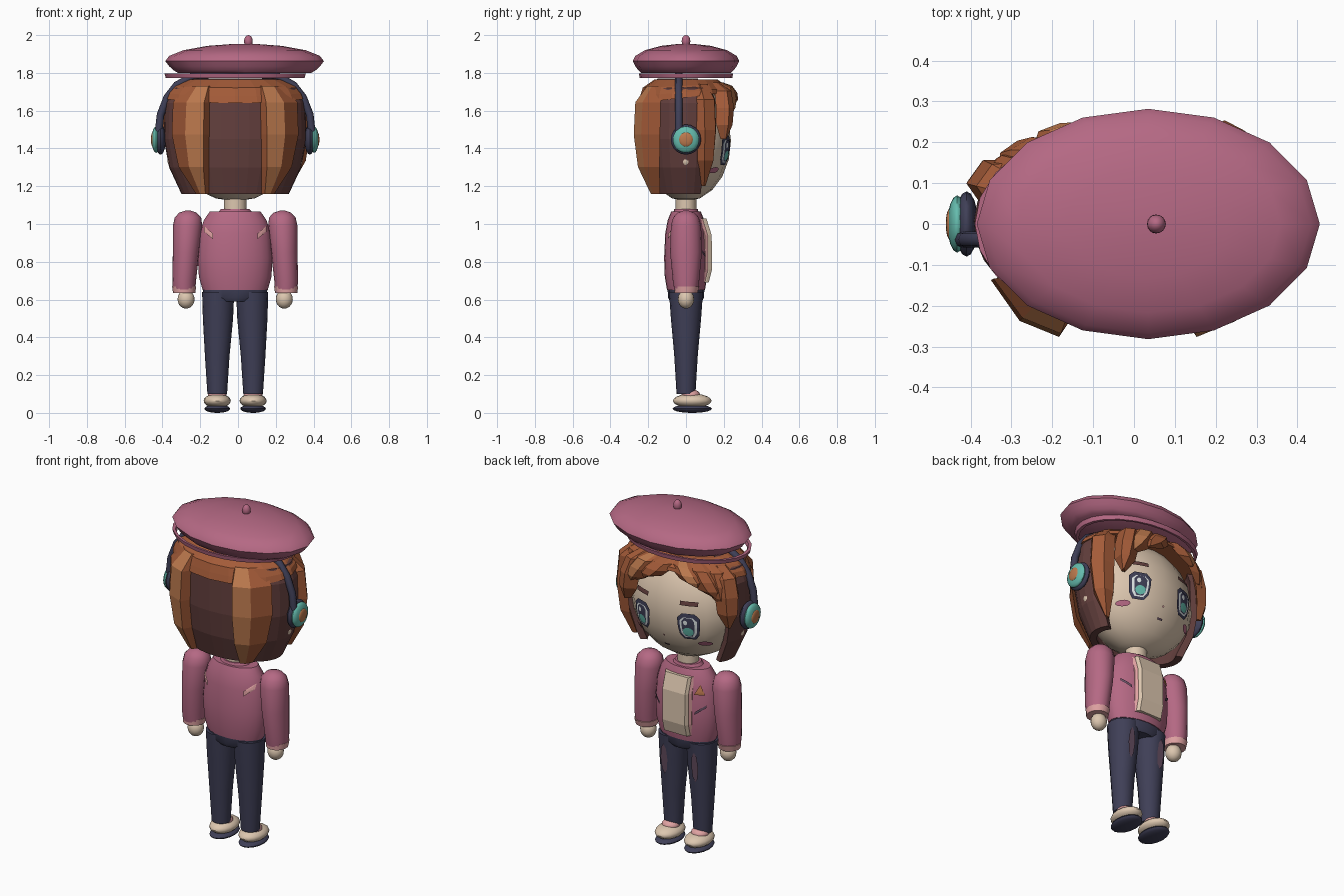
import bpy, bmesh
from math import sin, cos, pi, sqrt

if "Cube" in bpy.data.objects:
    bpy.data.objects.remove(bpy.data.objects["Cube"])

CX = -0.015  # body centre line; the beret sits off to one side
COLOURS = {
    "pink": (.46, .14, .23), "light_pink": (.74, .36, .36), "navy": (.05, .05, .095),
    "cream": (.72, .57, .43), "rust": (.37, .105, .04), "caramel": (.5, .19, .075),
    "dark_brown": (.125, .05, .047), "teal": (.13, .5, .42),
    "eye_white": (.75, .8, .8), "mauve": (.13, .075, .12)}
MATS = {}
for key, rgb in COLOURS.items():
    m = bpy.data.materials.new(key)
    m.use_nodes = True
    m.diffuse_color = (*rgb, 1)
    shader = m.node_tree.nodes["Principled BSDF"]
    shader.inputs["Base Color"].default_value = (*rgb, 1)
    shader.inputs["Roughness"].default_value = .8
    MATS[key] = m


def finish(name, bm, mats, smooth):
    bmesh.ops.recalc_face_normals(bm, faces=bm.faces)
    me = bpy.data.meshes.new(name)
    bm.to_mesh(me)
    bm.free()
    for key in mats:
        me.materials.append(MATS[key])
    ob = bpy.data.objects.new(name, me)
    bpy.context.collection.objects.link(ob)
    if smooth:
        bpy.ops.object.select_all(action='DESELECT')
        ob.select_set(True)
        bpy.context.view_layer.objects.active = ob
        bpy.ops.object.shade_smooth_by_angle(angle=.7)


def loft(name, rings, mats, smooth=False, columns=None):
    """Skin closed rings of points, cap both ends; columns gives a material per side."""
    bm = bmesh.new()
    rows = [[bm.verts.new(p) for p in ring] for ring in rings]
    n = len(rows[0])
    for a, b in zip(rows, rows[1:]):
        for i in range(n):
            j = (i + 1) % n
            f = bm.faces.new((a[i], a[j], b[j], b[i]))
            f.material_index = columns[i] if columns else 0
    bm.faces.new(rows[0])
    bm.faces.new(rows[-1])
    finish(name, bm, mats, smooth)


def turned(name, profile, mat, n=16):
    """Stack of ellipses: (x, y, z, rx, ry)."""
    rings = [[(x + rx * cos(2 * pi * i / n), y + ry * sin(2 * pi * i / n), z) for i in range(n)]
             for x, y, z, rx, ry in profile]
    loft(name, rings, [mat], True)


def ball(name, loc, size, mat):
    bm = bmesh.new()
    bmesh.ops.create_uvsphere(bm, u_segments=16, v_segments=10, radius=1)
    bmesh.ops.scale(bm, vec=size, verts=bm.verts)
    bmesh.ops.translate(bm, vec=loc, verts=bm.verts)
    finish(name, bm, [mat], True)


def interp(table, z):
    for (z0, a), (z1, b) in zip(table, table[1:]):
        if z <= z1:
            return a + (b - a) * max(0, (z - z0) / (z1 - z0))
    return table[-1][1]


def plate(name, cx, cz, outline, surface, lift, mat):
    """Painted detail laid on a surface y = surface(x, z)."""
    bm = bmesh.new()
    rows = []
    for k in (1, .65, .3):
        pts = [(cx + dx * k, cz + dz * k) for dx, dz in outline]
        rows.append([bm.verts.new((CX + x, surface(x, z, lift), z)) for x, z in pts])
    n = len(outline)
    for a, b in zip(rows, rows[1:]):
        for i in range(n):
            bm.faces.new((a[i], a[(i + 1) % n], b[(i + 1) % n], b[i]))
    bm.faces.new(rows[-1])
    finish(name, bm, [mat], False)


def oval(w, h, n=12):
    return [(w * cos(2 * pi * i / n), h * sin(2 * pi * i / n)) for i in range(n)]


def bar(w, h, slant=0):
    return [(-w, -h - slant), (0, -h), (w, -h + slant), (w, h + slant), (0, h), (-w, h - slant)]


def eye_shape(w, h):
    """Rounded box, narrower at the bottom."""
    half = [(.55, 1), (1, .65), (.95, 0), (.85, -.6), (.5, -1)]
    return [(w * a, h * b) for a, b in half] + [(-w * a, h * b) for a, b in reversed(half)]


SIDES = ((1, "left"), (-1, "right"))

# Torso
TORSO = [(.65, .172), (.72, .192), (.82, .198), (.95, .188), (1.02, .166), (1.065, .135)]
turned("sweater", [(CX, 0, z, r, r * .585) for z, r in TORSO], "pink", 24)
turned("collar", [(CX, 0, 1.05, .1, .07), (CX, 0, 1.08, .075, .062)], "pink")
turned("neck", [(CX, 0, 1.0, .06, .055), (CX, 0, 1.2, .06, .055)], "cream")
turned("hips", [(CX, 0, .59, .1, .085), (CX, 0, .61, .165, .095), (CX, 0, .665, .172, .098)], "navy")


def chest(x, z, lift, sign=1):
    r = interp(TORSO, z)
    return sign * (r * .585 * sqrt(max(0, 1 - (x / r) ** 2)) + lift)


def back(x, z, lift):
    return chest(x, z, lift, -1)


def panel(w, grow):
    """Bowed front panel with bevelled long edges."""
    return [[(CX + w * a, y, z) for a, y in ((-1, .07), (1, .07), (1, y1 - .015), (.88, y1), (-.88, y1), (-1, y1 - .015))]
            for z, y1 in ((.69, .12 + grow), (.76, .138 + grow), (.94, .136 + grow), (1.03, .108 + grow))]


loft("shirt_panel", panel(.083, 0), ["cream"])
loft("cardigan_edge", panel(.094, -.02), ["light_pink"])
plate("chest_triangle", -.133, .96, [(-.026, -.024), (0, -.024), (.026, -.024), (.013, .004), (0, .032), (-.013, .004)],
      chest, .0095, "caramel")
for s, side in SIDES:
    plate("chest_dash_" + side, s * .14, .85, bar(.026, .008, s * .02), chest, .009, "mauve")
    plate("back_dash_" + side, s * .142, .955, bar(.024, .015, s * .02), back, .009, "light_pink")

# Limbs
for s, side in SIDES:
    def at(x):
        return CX + s * x
    turned("sleeve_" + side, [
        (at(.27), 0, .64, .058, .06), (at(.27), 0, .7, .063, .07), (at(.26), 0, .85, .07, .084),
        (at(.252), 0, .99, .078, .08), (at(.25), 0, 1.035, .07, .068), (at(.25), 0, 1.06, .046, .044),
        (at(.25), 0, 1.071, .014, .014)], "pink")
    turned("cuff_" + side, [(at(.27), 0, .635, .059, .061), (at(.27), .004, .668, .0635, .067)], "light_pink")
    ball("hand_" + side, (at(.26), 0, .602), (.045, .043, .05), "cream")
    turned("trouser_leg_" + side, [(at(.095), 0, .1, .052, .05), (at(.095), 0, .3, .065, .062),
                                   (at(.091), 0, .5, .08, .08), (at(.09), 0, .64, .085, .09)], "navy")
    plate("thigh_patch_" + side, s * .1, .5, oval(.022, .09, 8),
          lambda x, z, lift: .05 + (z - .1) * .076 + lift, .003, "mauve")
    ball("sock_" + side, (at(.095), .025, .095), (.05, .05, .03), "light_pink")
    ball("shoe_" + side, (at(.095), .033, .064), (.072, .102, .038), "cream")
    ball("sole_" + side, (at(.095), .033, .022), (.068, .104, .022), "navy")

# Head and face
HEAD = (.335, .238, .32)
HZ = 1.44
ball("head", (CX, 0, HZ), HEAD, "cream")


def face(x, z, lift):
    k = 1 - (x / HEAD[0]) ** 2 - ((z - HZ) / HEAD[2]) ** 2
    return HEAD[1] * sqrt(max(0, k)) + lift + .002


for s, side in SIDES:
    ex, ez = s * .15, 1.39
    for part, dx, dz, shape, lift, mat in (
            ("outline", 0, 0, eye_shape(.06, .078), .003, "navy"),
            ("white", 0, -.004, eye_shape(.046, .06), .005, "eye_white"),
            ("iris", 0, -.002, eye_shape(.034, .056), .007, "navy"),
            ("iris_glow", 0, -.028, oval(.028, .026), .009, "teal"),
            ("glint", .012, .026, oval(.011, .014), .009, "eye_white")):
        plate(f"eye_{part}_{side}", ex + dx, ez + dz, shape, face, lift, mat)
    plate("eyebrow_" + side, ex, 1.525, bar(.047, .012), face, .006, "dark_brown")
    plate("cheek_" + side, s * .215, 1.285, oval(.032, .016), face, .006, "pink")
    ball("ear_" + side, (CX + s * .336, 0, 1.335), (.022, .027, .032), "cream")
plate("nose", 0, 1.31, oval(.008, .006, 6), face, .005, "light_pink")
plate("mouth", 0, 1.245, bar(.016, .005), face, .005, "mauve")

# Hair
HAIR = [(1.16, .285), (1.3, .35), (1.45, .378), (1.64, .373), (1.72, .34), (1.77, .23)]


def hair_point(t, z, off=0):
    """t = 0 is the back of the head, growing towards the left."""
    r = interp(HAIR, z)
    return (CX + (r + off) * sin(t), -(r * .65 + off) * cos(t), z)


def lock(name, turns, lifts, top, tip, columns, end, sweep=0):
    """Faceted tapering strand; columns picks rust or caramel for each facet."""
    mid = sum(turns) / len(turns)
    rings = []
    for f, w, k in ((0, .85, .4), (.15, 1, 1), (.45, 1, 1.1), (.75, .85, 1.05), (1, end, .6)):
        z = top + (tip - top) * f
        rings.append([hair_point(mid + sweep * f + (t - mid) * w, z, o * k) for t, o in zip(turns, lifts)])
    loft(name, rings, ["rust", "caramel"], False, columns)


span = [-2 + 4 * i / 20 for i in range(21)]
loft("back_hair", [[hair_point(t, z) for t in span] + [hair_point(t, z, -.04) for t in reversed(span)]
                   for z, _ in HAIR], ["dark_brown"])
# The crown's lower edge rises towards the forehead
around = [2 * pi * i / 20 for i in range(20)]
loft("crown_hair", [[hair_point(t, 1.765 - d * (.095 + .03 * cos(t)), .01) for t in around]
                    for d in (1, .7, .35, 0)], ["rust"])
for s, side in SIDES:
    lock("back_lock_" + side, [s * t for t in (.37, .4, .66, 1.02)], (0, .05, .05, .015),
         1.73, 1.16, (0, 1, 0, 0), .42)
    lock("side_lock_" + side, [s * t for t in (1.8, 1.92, 2.14, 2.28)], (0, .042, .042, 0),
         1.74, 1.2 if s > 0 else 1.4, (0, 0, 0, 0), .15)

# Fringe swept both ways from the parting: mid turn, half width, tip height, lift, sweep, facet colour
for i, (t, w, tip, lift, sweep, light) in enumerate((
        (2.53, .2, 1.45, .055, -.1, 0), (2.8, .25, 1.57, .045, -.25, 1), (3.1, .25, 1.63, .04, -.25, 0),
        (3.45, .25, 1.64, .035, .25, 1), (3.75, .25, 1.58, .03, .25, 0), (4.05, .2, 1.52, .025, .1, 0))):
    lock(f"fringe_lock_{i + 1}", [t - w, t - w * .3, t + w * .4, t + w], (0, lift, lift, 0),
         1.75, tip, (0, light, 0, 0), .12, sweep)

# Headphones
for s, side in SIDES:
    for part, x, w, r, mat in (("cushion", .395, .028, .08, "navy"), ("shell", .418, .024, .07, "teal"),
                               ("badge", .436, .01, .038, "caramel")):
        ball(f"headphone_{part}_{side}", (CX + s * x, 0, 1.447), (w, r, r), mat)
half = [(.405, 1.49), (.395, 1.58), (.36, 1.67), (.31, 1.735), (.23, 1.78)]
path = [(-x, z) for x, z in half] + [(0, 1.81)] + half[::-1]
curve = bpy.data.curves.new("headphone_band", 'CURVE')
curve.dimensions = '3D'
curve.bevel_depth = .02
curve.bevel_resolution = 2
spline = curve.splines.new('POLY')
spline.points.add(len(path) - 1)
for p, (x, z) in zip(spline.points, path):
    p.co = (CX + x, -.038, z, 1)
curve.materials.append(MATS["navy"])
bpy.context.collection.objects.link(bpy.data.objects.new("headphone_band", curve))

# Beret
turned("beret", [(.035, 0, z, .42 * k, .282 * k) for z, k in (
    (1.8, .84), (1.815, .9), (1.835, .95), (1.862, 1), (1.89, .95), (1.92, .77), (1.943, .47), (1.954, .12))],
    "pink")
bm = bmesh.new()
N = 24
hoop = [[bm.verts.new((CX + .375 * k * cos(2 * pi * i / N), .25 * k * sin(2 * pi * i / N), z)) for i in range(N)]
        for k, z in ((.98, 1.774), (1, 1.798), (.95, 1.798), (.93, 1.774))]
for a, b in zip(hoop, hoop[1:] + hoop[:1]):
    for i in range(N):
        bm.faces.new((a[i], a[(i + 1) % N], b[(i + 1) % N], b[i]))
finish("beret_band", bm, ["pink"], True)
ball("beret_stem", (.055, 0, 1.968), (.023, .023, .032), "pink")
